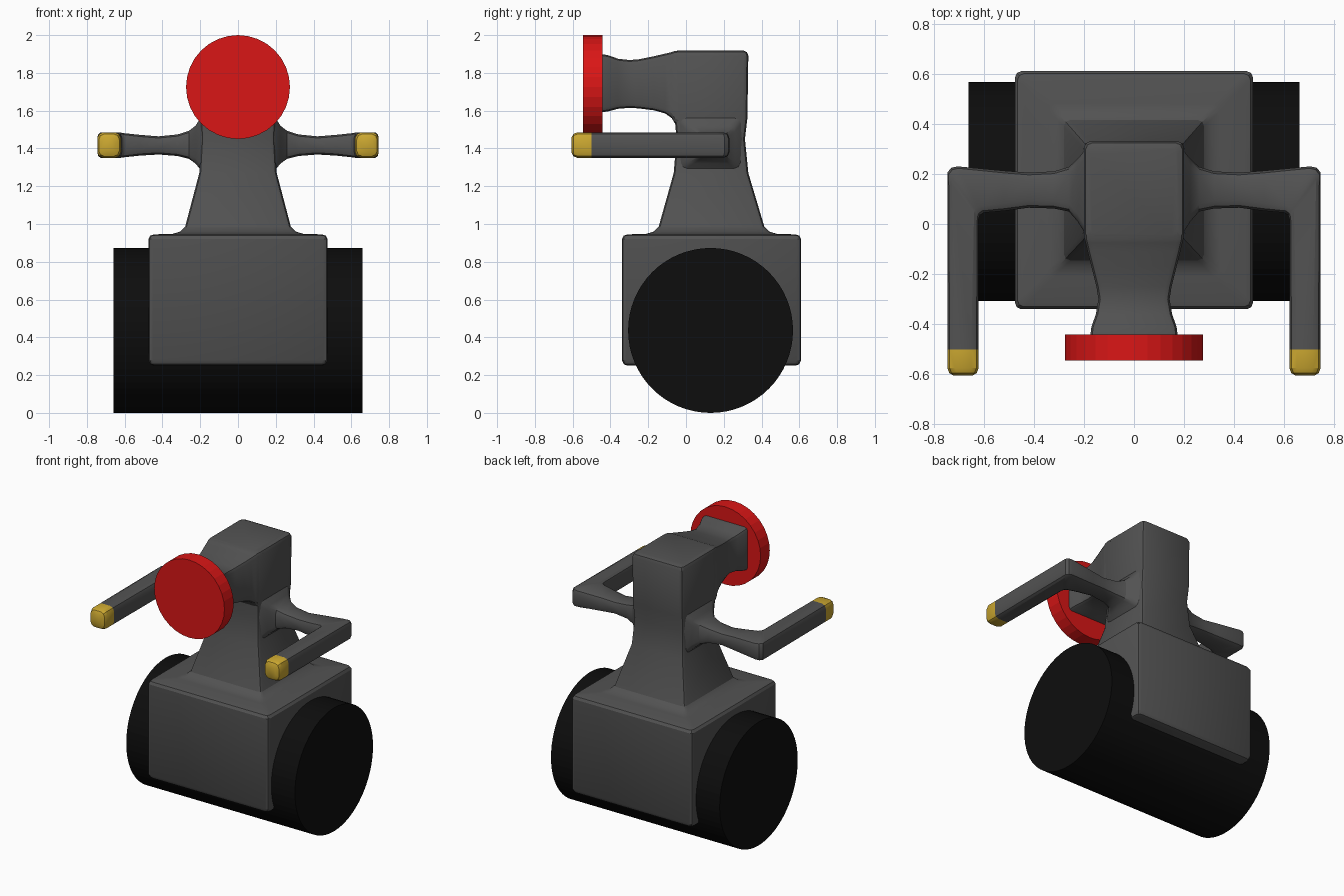
import bpy, bmesh, math
from mathutils import Vector, Matrix

if "Cube" in bpy.data.objects:
    bpy.data.objects.remove(bpy.data.objects["Cube"])


def material(name, rgb):
    m = bpy.data.materials.new(name)
    m.diffuse_color = (*rgb, 1)
    m.use_nodes = True
    m.node_tree.nodes["Principled BSDF"].inputs["Base Color"].default_value = m.diffuse_color
    return m


GREY = material("dark_grey", (0.085, 0.085, 0.085))
BLACK = material("black", (0.004, 0.004, 0.004))
RED = material("red", (0.7, 0.008, 0.008))
GOLD = material("gold", (0.6, 0.39, 0.03))


def finish(bm, name, mats, smooth=False):
    bmesh.ops.recalc_face_normals(bm, faces=bm.faces)
    me = bpy.data.meshes.new(name)
    bm.to_mesh(me)
    bm.free()
    ob = bpy.data.objects.new(name, me)
    bpy.context.collection.objects.link(ob)
    for m in mats:
        me.materials.append(m)
    if smooth:
        bpy.ops.object.select_all(action='DESELECT')
        ob.select_set(True)
        bpy.context.view_layer.objects.active = ob
        bpy.ops.object.shade_smooth_by_angle(angle=math.radians(25))
    return ob


def rounded(corners, c):
    # rounds the four corners of a section, three points each
    pts = []
    for i in range(4):
        p = Vector(corners[i])
        a = (Vector(corners[i - 1]) - p).normalized() * c
        b = (Vector(corners[(i + 1) % 4]) - p).normalized() * c
        pts += [p + a, p + (a + b) * 0.3, p + b]
    return pts


def loft(sections, c):
    bm = bmesh.new()
    rings = [[bm.verts.new(p) for p in rounded(s, c)] for s in sections]
    for r, s in zip(rings, rings[1:]):
        n = len(r)
        for i in range(n):
            j = (i + 1) % n
            bm.faces.new((r[i], r[j], s[j], s[i]))
    bm.faces.new(rings[0])
    bm.faces.new(rings[-1])
    return bm


def upright(a, b, z0, z1):
    # vertical section between two plan points
    return [(*a, z0), (*b, z0), (*b, z1), (*a, z1)]


def disc(name, radius, depth, centre, axis, sides, mat):
    bm = bmesh.new()
    rot = Matrix.Rotation(math.pi / 2, 4, axis)
    bmesh.ops.create_cone(bm, cap_ends=True, segments=sides, radius1=radius,
                          radius2=radius, depth=depth,
                          matrix=Matrix.Translation(centre) @ rot)
    return finish(bm, name, [mat])


# body with tapering neck and column: z, half width, front y, back y
body = [
    (0.25, .445, -.31, .58), (0.258, .465, -.33, .60), (0.28, .475, -.34, .61),
    (0.92, .475, -.34, .61), (0.938, .465, -.33, .60), (0.945, .445, -.31, .58),
    (0.948, .345, -.21, .48), (0.96, .305, -.17, .44), (0.985, .28, -.145, .415),
    (1.27, .205, -.065, .33), (1.45, .195, -.05, .312), (1.56, .20, -.06, .325),
    (1.89, .20, -.07, .33), (1.91, .193, -.063, .323), (1.918, .175, -.045, .305),
]
finish(loft([[(-w, f, z), (w, f, z), (w, b, z), (-w, b, z)] for z, w, f, b in body], 0.025),
       "body_and_neck", [GREY], True)

# head snout reaching forward: y, half width, low z, high z
snout = [
    (0.0, .20, 1.50, 1.918), (-.06, .197, 1.535, 1.916), (-.075, .193, 1.56, 1.91),
    (-.11, .185, 1.585, 1.902), (-.17, .17, 1.602, 1.888), (-.25, .15, 1.612, 1.872),
    (-.30, .142, 1.615, 1.868), (-.36, .152, 1.61, 1.875), (-.41, .17, 1.597, 1.893),
    (-.45, .175, 1.59, 1.90),
]
finish(loft([upright((-w, y), (w, y), lo, hi) for y, w, lo, hi in snout], 0.025),
       "head", [GREY], True)

# bent arms: inner plan point, outer plan point, low z, high z
arm = [
    ((.17, -.05), (.17, .31), 1.26, 1.59), ((.20, -.03), (.20, .29), 1.29, 1.56),
    ((.225, .01), (.225, .26), 1.32, 1.52), ((.26, .05), (.26, .228), 1.345, 1.493),
    ((.32, .062), (.32, .21), 1.36, 1.474), ((.42, .065), (.42, .205), 1.368, 1.464),
    ((.52, .052), (.52, .213), 1.362, 1.472), ((.60, .045), (.705, .23), 1.352, 1.482),
    ((.605, .042), (.73, .224), 1.35, 1.485), ((.615, .035), (.745, .205), 1.35, 1.485),
    ((.62, .02), (.745, .18), 1.35, 1.485), ((.62, -.5), (.745, -.5), 1.35, 1.485),
    ((.62, -.575), (.745, -.575), 1.35, 1.485), ((.628, -.595), (.737, -.595), 1.358, 1.477),
    ((.645, -.605), (.72, -.605), 1.375, 1.46),
]
bm = loft([upright(*s) for s in arm], 0.03)
for f in bm.faces:
    f.material_index = int(f.calc_center_median().y < -0.5)
arms = finish(bm, "arms", [GREY, GOLD], True)
arms.modifiers.new("mirror", 'MIRROR')

# roller wheel and face plate
disc("roller_wheel", 0.4365, 1.32, (0, 0.13, 0.4365), 'Y', 64, BLACK)
disc("face_plate", 0.275, 0.103, (0, -0.4925, 1.725), 'X', 32, RED)
